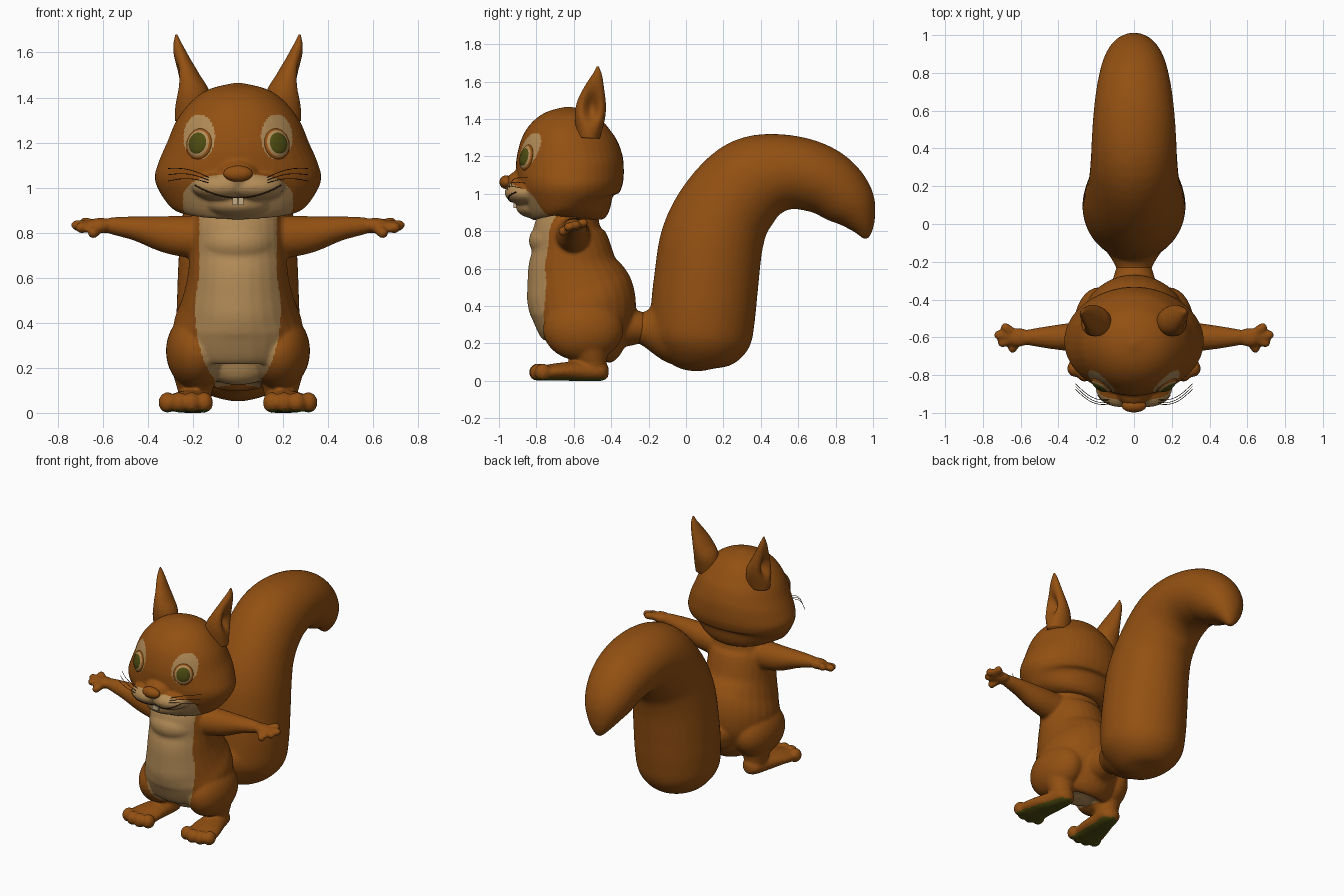
import bpy, bmesh, math
from mathutils import Vector, Matrix
from mathutils.bvhtree import BVHTree

cube = bpy.data.objects.get("Cube")
if cube:
    bpy.data.objects.remove(cube, do_unlink=True)

X, Y = Vector((1, 0, 0)), Vector((0, 1, 0))


def material(name, rgb):
    m = bpy.data.materials.new(name)
    m.use_nodes = True
    m.diffuse_color = (*rgb, 1)
    m.node_tree.nodes["Principled BSDF"].inputs["Base Color"].default_value = (*rgb, 1)
    return m


FUR = material("brown fur", (0.29, 0.08, 0.006))
CREAM = material("cream fur", (0.45, 0.26, 0.095))
GREEN = material("dark green", (0.075, 0.07, 0.005))
DARK = material("dark brown line", (0.03, 0.012, 0.004))
TOOTH = material("tooth ivory", (0.55, 0.42, 0.25))


def loft(bm, rings, side, seg=28, steps=5):
    """Skin smooth oval rings (x, y, z, side radius, other radius)."""
    def at(i, t):
        p = [rings[min(max(i + k, 0), len(rings) - 1)] for k in (-1, 0, 1, 2)]
        return [0.5 * (2 * b + (c - a) * t + (2 * a - 5 * b + 4 * c - d) * t * t
                       + (3 * b - a - 3 * c + d) * t ** 3) for a, b, c, d in zip(*p)]
    path = [at(i, k / steps) for i in range(len(rings) - 1) for k in range(steps)]
    path.append(list(rings[-1]))
    loops = []
    for i, (x, y, z, a, b) in enumerate(path):
        nxt, prv = path[min(i + 1, len(path) - 1)], path[max(i - 1, 0)]
        t = (Vector(nxt[:3]) - Vector(prv[:3])).normalized()
        s = (side - t * side.dot(t)).normalized()
        n = t.cross(s)
        a, b = max(a, 0.002), max(b, 0.002)
        loops.append([bm.verts.new(Vector((x, y, z)) + s * a * math.cos(u) + n * b * math.sin(u))
                      for u in (math.tau * k / seg for k in range(seg))])
    for p, q in zip(loops, loops[1:]):
        for k in range(seg):
            j = (k + 1) % seg
            bm.faces.new((p[k], p[j], q[j], q[k]))
    bm.faces.new(loops[0])
    bm.faces.new(loops[-1])


def ball(bm, centre, radii, rot=Matrix()):
    m = Matrix.Translation(centre) @ rot @ Matrix.Diagonal((*radii, 1))
    bmesh.ops.create_uvsphere(bm, u_segments=32, v_segments=20, radius=1, matrix=m)


def finish(name, bm, mats, voxel=0, smooth=4, rule=None):
    """Make an object, optionally fusing its parts, and colour faces by a rule."""
    bmesh.ops.recalc_face_normals(bm, faces=bm.faces)
    me = bpy.data.meshes.new(name)
    bm.to_mesh(me)
    bm.free()
    ob = bpy.data.objects.new(name, me)
    bpy.context.collection.objects.link(ob)
    if voxel:
        r = ob.modifiers.new("fuse", 'REMESH')
        r.mode, r.voxel_size = 'VOXEL', voxel
        s = ob.modifiers.new("soften", 'SMOOTH')
        s.factor, s.iterations = 0.5, smooth
        dg = bpy.context.evaluated_depsgraph_get()
        me = bpy.data.meshes.new_from_object(ob.evaluated_get(dg))
        ob.modifiers.clear()
        ob.data = me
        for v in me.vertices:
            v.co.z = max(v.co.z, 0)
    me.materials.clear()
    for m in mats:
        me.materials.append(m)
    for p in me.polygons:
        p.use_smooth = True
        if rule:
            p.material_index = rule(p.center, p.normal)
    return ob


def wire(name, pts, r, mat):
    cu = bpy.data.curves.new(name, 'CURVE')
    cu.dimensions, cu.bevel_depth, cu.bevel_resolution = '3D', r, 2
    sp = cu.splines.new('POLY')
    sp.points.add(len(pts) - 1)
    for p, q in zip(sp.points, pts):
        p.co = (*q, 1)
    cu.materials.append(mat)
    bpy.context.collection.objects.link(bpy.data.objects.new(name, cu))


# Body: torso, chest, tail root, legs, feet, arms and fingers fused together
bm = bmesh.new()
loft(bm, [(0, -.55, .13, .03, .03), (0, -.55, .15, .14, .12), (0, -.53, .2, .22, .2),
          (0, -.535, .28, .275, .255), (0, -.55, .4, .285, .285), (0, -.58, .5, .25, .28),
          (0, -.605, .6, .225, .245), (0, -.615, .7, .215, .215), (0, -.63, .8, .205, .19),
          (0, -.62, .88, .19, .16), (0, -.6, .95, .16, .14)], X)
ball(bm, (0, -.67, .75), (.18, .17, .12))
loft(bm, [(0, -.45, .32, .18, .18), (0, -.34, .29, .13, .115), (0, -.22, .285, .09, .08)], X)
for s in (1, -1):
    ball(bm, (s * .185, -.55, .275), (.135, .215, .17))
    loft(bm, [(s * .19, -.53, .28, .12, .14), (s * .19, -.51, .16, .095, .1),
              (s * .19, -.5, .09, .075, .075), (s * .19, -.5, .04, .07, .07)], X)
    loft(bm, [(s * .18, -.415, .05, .02, .03), (s * .185, -.45, .05, .065, .05),
              (s * .2, -.55, .05, .08, .055), (s * .22, -.66, .05, .1, .048),
              (s * .235, -.75, .042, .105, .042), (s * .235, -.79, .04, .07, .03)], X)
    for x, y in ((.15, -.78), (.205, -.795), (.262, -.79), (.313, -.765)):
        ball(bm, (s * x, y, .046), (.04, .045, .046))
    loft(bm, [(s * .12, -.61, .775, .1, .1), (s * .3, -.6, .79, .08, .085),
              (s * .45, -.6, .818, .06, .055), (s * .57, -.6, .832, .04, .037)], Y)
    ball(bm, (s * .61, -.6, .832), (.065, .05, .034))
    wrist = Vector((s * .6, -.6, .83))
    for tip in ((.74, -.585, .833), (.7, -.535, .848), (.72, -.635, .82), (.655, -.675, .79)):
        tip = Vector((s * tip[0], tip[1], tip[2]))
        loft(bm, [(*wrist.lerp(tip, t), r, r) for t, r in
                  ((0, .02), (.4, .022), (.85, .024), (1, .01))], Y, 16)


def body_colour(c, n):
    if c.z < .02 and n.z < -.7:
        return 2
    belly = (c.x / .19) ** 2 + ((c.z - .45) / .36) ** 2 < 1 or (abs(c.x) < .172 and c.z > .6)
    under = abs(c.x) < .1 and .1 < c.z < .22 and n.z < -.5 and c.y < -.45
    return 1 if (belly and c.y < -.6) or under else 0


finish("body", bm, (FUR, CREAM, GREEN), .01, 4, body_colour)

# Tail: a thick sausage curling backwards, on a narrow root
bm = bmesh.new()
loft(bm, [(0, .07, .052, .03, .03), (0, .07, .09, .15, .16), (0, .08, .2, .25, .26),
          (0, .09, .35, .272, .28), (0, .11, .55, .27, .28), (0, .14, .75, .26, .275),
          (0, .22, .93, .24, .255), (0, .36, 1.07, .228, .24), (0, .55, 1.115, .218, .2),
          (0, .74, 1.065, .195, .18), (0, .875, .95, .155, .145), (0, .942, .84, .09, .075),
          (0, .965, .755, .02, .015)], X, 36)
loft(bm, [(0, -.27, .285, .09, .08), (0, -.22, .28, .1, .095), (0, -.1, .27, .17, .17),
          (0, 0, .27, .2, .2)], X)
finish("tail", bm, (FUR,), .016, 6)

# Head: skull and cheeks with a blended muzzle
bm = bmesh.new()
loft(bm, [(0, -.6, .855, .03, .03), (0, -.6, .865, .16, .13), (0, -.6, .9, .27, .2),
          (0, -.615, .96, .335, .25), (0, -.62, 1.04, .37, .28), (0, -.62, 1.12, .35, .288),
          (0, -.625, 1.2, .315, .283), (0, -.63, 1.3, .272, .25), (0, -.63, 1.39, .2, .185),
          (0, -.63, 1.44, .12, .11), (0, -.63, 1.466, .01, .01)], X, 40)
ball(bm, (0, -.86, 1.05), (.1, .11, .08))
ball(bm, (0, -.79, .93), (.15, .12, .065))
for s in (1, -1):
    ball(bm, (s * .075, -.86, 1.005), (.13, .11, .065))


def head_colour(c, n):
    muzzle = abs(c.x / .245) ** 2.6 + abs((c.z - .935) / .125) ** 2.6 < 1 and c.y < -.68
    patch = ((abs(c.x) - .172) / .07) ** 2 + ((c.z - 1.225) / .1) ** 2 < 1 and c.y < -.7
    return 1 if muzzle or patch else 0


head = finish("head", bm, (FUR, CREAM), .0085, 8, head_colour)
tree = BVHTree.FromPolygons([v.co for v in head.data.vertices],
                            [p.vertices[:] for p in head.data.polygons])


def on_face(x, z):
    p, n, _, _ = tree.ray_cast(Vector((x, -2, z)), Y)
    return p, n


# Nose
bm = bmesh.new()
nose_y = on_face(0, 1.06)[0].y
ball(bm, (0, nose_y + .005, 1.062), (.065, .035, .036))
finish("nose", bm, (FUR,))

# Mouth line and front teeth
wire("mouth", [on_face(x, .955 + .055 * (x / .19) ** 2)[0] for x in
               (.19 * k / 10 for k in range(-10, 11))], .004, DARK)
for s, side in ((1, "left"), (-1, "right")):
    bm = bmesh.new()
    y = on_face(s * .013, .94)[0].y
    bmesh.ops.create_cube(bm, size=1, matrix=Matrix.Translation((s * .013, y - .004, .938))
                          @ Matrix.Diagonal((.023, .02, .03, 1)))
    tooth = finish(side + "_tooth", bm, (TOOTH,))
    tooth.data.shade_flat()

    # Eye: cream ball, green iris and an eyelid rim, set square to the face
    p, n = on_face(s * .175, 1.195)
    rot = n.to_track_quat('Z', 'Y').to_matrix().to_4x4()
    for part, size, lift, mat in (("eyelid", (.064, .07, .016), -.004, FUR),
                                  ("eyeball", (.058, .064, .022), -.003, CREAM),
                                  ("iris", (.046, .05, .016), .007, GREEN)):
        bm = bmesh.new()
        ball(bm, p + n * lift, size, rot)
        finish(f"{side}_{part}", bm, (mat,))

    # Whiskers
    for k in range(3):
        z = 1.045 - .012 * k
        a, _ = on_face(s * .13, z)
        b = Vector((s * .31, -.845 - .015 * k, 1.085 - .028 * k))
        wire(f"{side}_whisker_{k + 1}", [a.lerp(b, t / 8) + Vector((0, -.03, .015))
             * math.sin(math.pi * t / 8) for t in range(9)], .0016, DARK)

    # Ear: tapering loft, hollowed on its outer face
    bm = bmesh.new()
    loft(bm, [(s * .2, -.52, 1.3, .08, .06), (s * .205, -.515, 1.4, .083, .08),
              (s * .225, -.505, 1.48, .06, .078), (s * .248, -.49, 1.56, .038, .055),
              (s * .267, -.475, 1.63, .021, .028), (s * .274, -.472, 1.68, .004, .006)],
         X, 48, 9)
    for v in bm.verts:
        mid = .2 + max(v.co.z - 1.36, 0) * .2
        if s * v.co.x > mid:
            v.co.x -= s * .06 * math.exp(-((v.co.y + .505) / .038) ** 2
                                         - ((v.co.z - 1.46) / .075) ** 2)
    finish(side + "_ear", bm, (FUR,))
